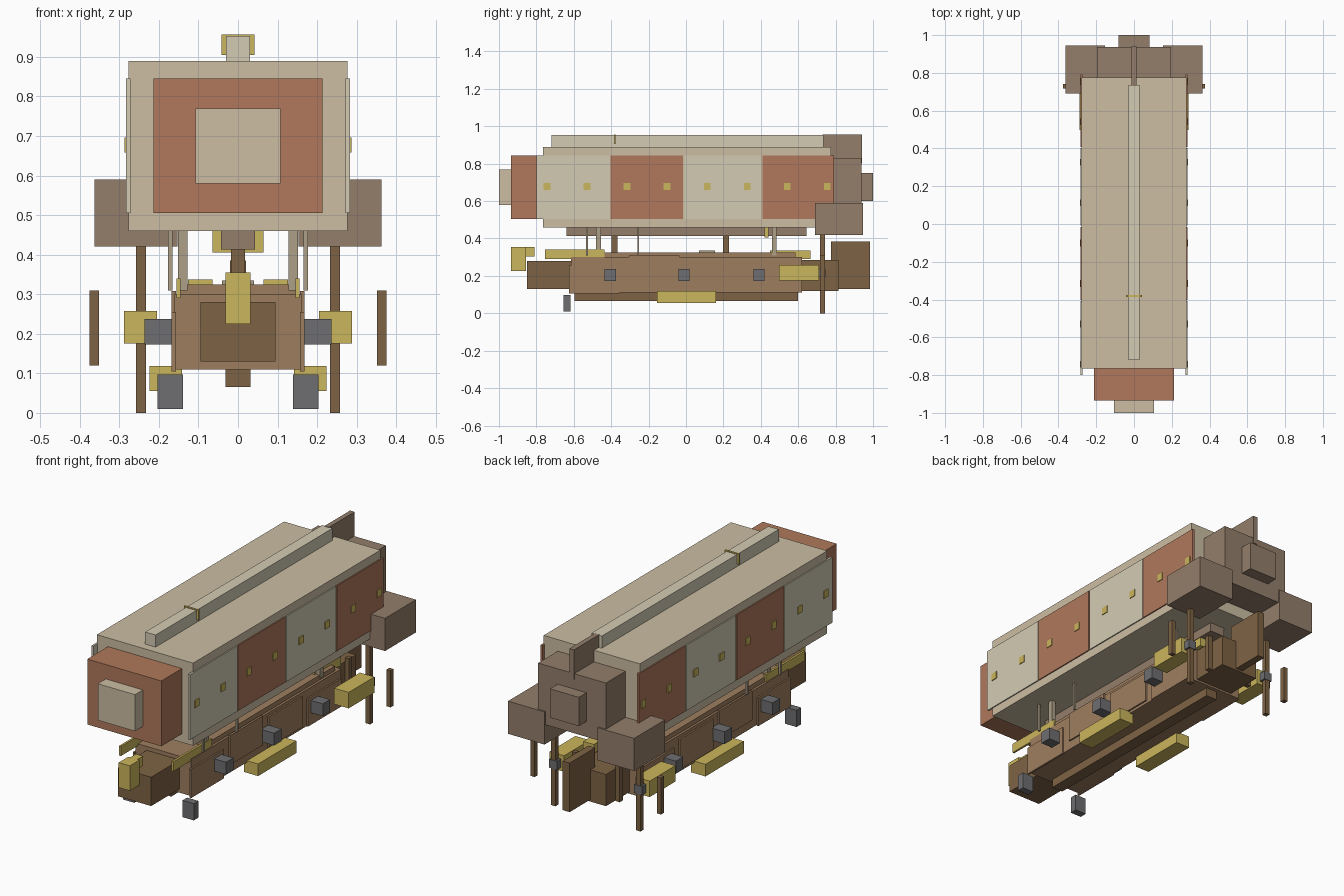
import bpy, bmesh

if "Cube" in bpy.data.objects:
    bpy.data.objects.remove(bpy.data.objects["Cube"])


def material(name, r, g, b):
    m = bpy.data.materials.new(name)
    m.diffuse_color = tuple((c / 255) ** 2.2 for c in (r, g, b)) + (1,)
    m.use_nodes = True
    m.node_tree.nodes["Principled BSDF"].inputs["Base Color"].default_value = m.diffuse_color
    return m


CANVAS = material("canvas", 203, 188, 162)
CREAM = material("cream", 210, 202, 178)
RUST = material("rust", 175, 120, 92)
TAIL = material("tail_brown", 146, 125, 106)
WOOD = material("wood", 157, 125, 96)
DARK = material("dark_wood", 125, 99, 70)
ROPE = material("rope", 172, 158, 134)
BRASS = material("brass", 202, 180, 92)
IRON = material("iron", 110, 110, 112)


def box(name, mat, x, y, z, mirror=False):
    """Box from (min, max) ranges; mirror repeats it across x = 0."""
    bm = bmesh.new()
    bmesh.ops.create_cube(bm, size=1)
    for v in bm.verts:
        v.co = [(a + b) / 2 + c * (b - a) for (a, b), c in zip((x, y, z), v.co)]
    me = bpy.data.meshes.new(name)
    bm.to_mesh(me)
    bm.free()
    me.materials.append(mat)
    ob = bpy.data.objects.new(name, me)
    bpy.context.collection.objects.link(ob)
    if mirror:
        ob.modifiers.new("Mirror", 'MIRROR').use_axis[0] = True
    return ob


def mid(h):
    return (-h, h)


# Balloon body, nose and top spine
box("envelope", CANVAS, mid(.277), (-.765, .775), (.46, .89))
box("nose_block", RUST, mid(.213), (-.935, -.765), (.505, .845))
box("nose_cap", CANVAS, mid(.107), (-1, -.935), (.58, .77))
box("top_spine", CREAM, mid(.03), (-.72, .735), (.89, .953))
box("spine_band", BRASS, mid(.042), (-.386, -.376), (.905, .957))

# Side panels with brass studs
for i, (a, b) in enumerate([(-.80, -.407), (-.403, -.015), (-.007, .402), (.408, .792)]):
    box("side_panel", RUST if i % 2 else CREAM, (.272, .283), (a, b), (.505, .845), True)
for i in range(8):
    y = -.743 + i * .214
    box("panel_stud", BRASS, (.276, .287), (y - .018, y + .018), (.658, .696), True)

# Tail cone and fins
box("tail_block", TAIL, mid(.195), (.775, .937), (.52, .83))
box("tail_cap", TAIL, mid(.083), (.937, 1), (.60, .75))
box("top_fin", TAIL, mid(.013), (.73, .94), (.80, .955))
box("side_fin", TAIL, (.153, .363), (.69, .945), (.42, .59), True)

# Keel beam below the balloon
box("balloon_keel", TAIL, mid(.043), (-.64, .645), (.413, .46))
box("keel_band", BRASS, mid(.065), (.42, .44), (.405, .46))

# Suspension posts and ropes
for y in (-.383, .215):
    box("centre_post", DARK, mid(.018), (y - .016, y + .016), (.32, .415))
for y in (-.467, .472):
    box("hanging_post", ROPE, (.128, .152), (y - .013, y + .013), (.31, .462), True)
for y in (-.53, -.255):
    box("rope", ROPE, (.166, .177), (y - .005, y + .005), (.31, .462), True)

# Ship hull
box("hull", WOOD, mid(.16), (-.615, .62), (.11, .30))
box("deck", WOOD, mid(.148), (-.46, .585), (.30, .325))
box("deck_hatch", ROPE, mid(.04), (.07, .155), (.32, .335))
box("hull_keel", DARK, mid(.032), (-.595, .60), (.065, .11))
box("bow", DARK, mid(.095), (-.85, -.615), (.13, .28))
box("stern", DARK, mid(.11), (.62, .815), (.12, .285))
box("rudder", DARK, mid(.02), (.775, .985), (.13, .385))
for y, z in [((-.625, -.355), (.105, .255)), ((-.305, -.035), (.155, .308)),
             ((.015, .29), (.125, .283)), ((.335, .61), (.11, .255))]:
    box("hull_plank", WOOD, (.157, .168), y, z, True)

# Figurehead and rails
box("figurehead", BRASS, mid(.032), (-.935, -.855), (.225, .355))
box("figurehead_neck", BRASS, mid(.02), (-.855, -.81), (.305, .355))
box("bow_rail", BRASS, (.145, .156), (-.755, -.435), (.29, .34), True)
box("stern_rail", BRASS, (.065, .126), (.45, .665), (.29, .337), True)

# Side guns, hanging weights and tanks
for y in (-.405, -.01, .39):
    box("side_gun", IRON, (.16, .236), (y - .03, y + .03), (.173, .237), True)
box("hanging_weight", IRON, (.139, .204), (-.655, -.617), (.01, .097), True)
box("tank", BRASS, (.142, .224), (-.155, .16), (.055, .118), True)

# Engines and propellers
box("engine", BRASS, (.205, .288), (.498, .71), (.175, .258), True)
box("propeller_hub", IRON, (.222, .268), (.71, .745), (.193, .237), True)
box("propeller_blade_low", DARK, (.232, .258), (.717, .742), (0, .195), True)
box("propeller_blade_high", DARK, (.232, .258), (.717, .742), (.235, .43), True)
box("propeller_blade_outer", DARK, (.352, .376), (.717, .742), (.12, .31), True)
box("propeller_blade_inner", DARK, (.114, .138), (.717, .742), (.12, .31), True)
